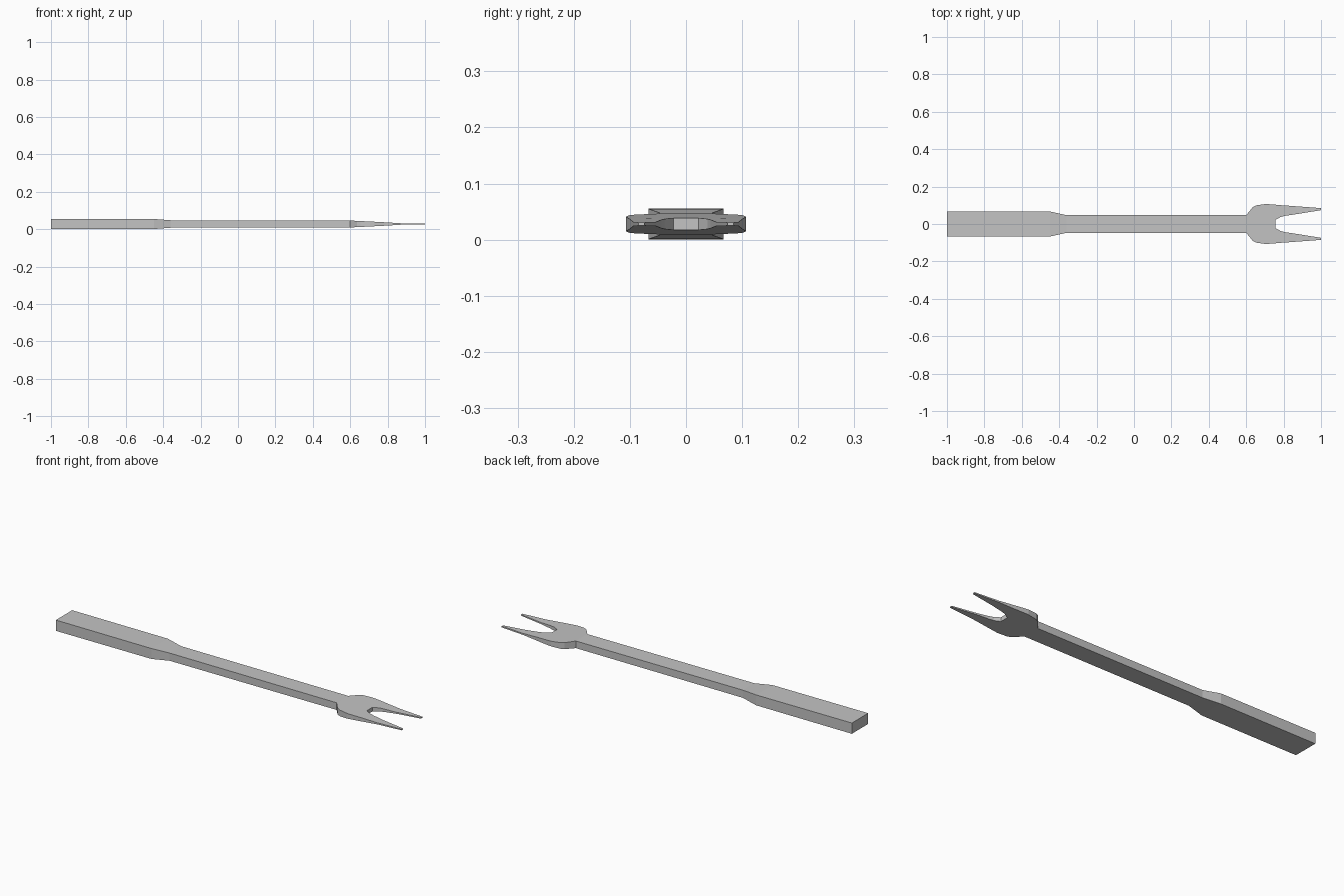
import bpy
import bmesh

cube = bpy.data.objects.get("Cube")
if cube:
    bpy.data.objects.remove(cube, do_unlink=True)

MID_Z = 0.029

# Half thickness along the length
THICKNESS = [(-1.0, 0.028), (-0.45, 0.027), (-0.36, 0.020), (0.60, 0.0185),
             (0.70, 0.0135), (0.77, 0.010), (0.87, 0.004), (1.0, 0.003)]

# Matching outer and inner edge points of one half, from handle end to tine tip
STATIONS = [
    ((-1.0, 0.067), (-1.0, 0)), ((-0.45, 0.067), (-0.45, 0)),
    ((-0.36, 0.047), (-0.36, 0)), ((0.60, 0.047), (0.60, 0)),
    ((0.635, 0.09), (0.635, 0)), ((0.655, 0.10), (0.655, 0)),
    ((0.705, 0.107), (0.705, 0)), ((0.745, 0.104), (0.757, 0)),
    ((0.77, 0.102), (0.757, 0.022)), ((0.79, 0.10), (0.785, 0.038)),
    ((0.815, 0.0985), (0.81, 0.044)), ((0.87, 0.0945), (0.87, 0.053)),
    ((1.0, 0.085), (1.0, 0.074)),
]


def half_thickness(x):
    for (x0, h0), (x1, h1) in zip(THICKNESS, THICKNESS[1:]):
        if x <= x1:
            return h0 + (h1 - h0) * (x - x0) / (x1 - x0)
    return THICKNESS[-1][1]


metal = bpy.data.materials.new("light grey metal")
metal.use_nodes = True
color = (0.55, 0.55, 0.55, 1)
metal.diffuse_color = color
metal.node_tree.nodes["Principled BSDF"].inputs["Base Color"].default_value = color

# One half of the fork: top, bottom, outer wall and notch wall
bm = bmesh.new()
rings = []
for outer, inner in STATIONS:
    ring = []
    for (x, y), side in ((inner, 1), (outer, 1), (outer, -1), (inner, -1)):
        ring.append(bm.verts.new((x, y, MID_Z + side * half_thickness(x))))
    rings.append(ring)
for a, b in zip(rings, rings[1:]):
    for i in range(4):
        j = (i + 1) % 4
        if i == 3 and b[0].co.y == 0:
            continue  # centre seam stays open for mirroring
        bm.faces.new((a[i], b[i], b[j], a[j]))
bm.faces.new(rings[0])
bm.faces.new(rings[-1])
bmesh.ops.recalc_face_normals(bm, faces=bm.faces)
# Make sure the top faces up
bm.faces.ensure_lookup_table()
if bm.faces[0].normal.z < 0:
    bmesh.ops.reverse_faces(bm, faces=bm.faces)
bottom = min(v.co.z for v in bm.verts)
bmesh.ops.translate(bm, verts=bm.verts, vec=(0, 0, -bottom))

mesh = bpy.data.meshes.new("two_pronged_fork")
bm.to_mesh(mesh)
bm.free()
mesh.materials.append(metal)
fork = bpy.data.objects.new("two_pronged_fork", mesh)
bpy.context.collection.objects.link(fork)

# Mirror to the other side
mirror = fork.modifiers.new("mirror", 'MIRROR')
mirror.use_axis = (False, True, False)
mirror.use_clip = True
